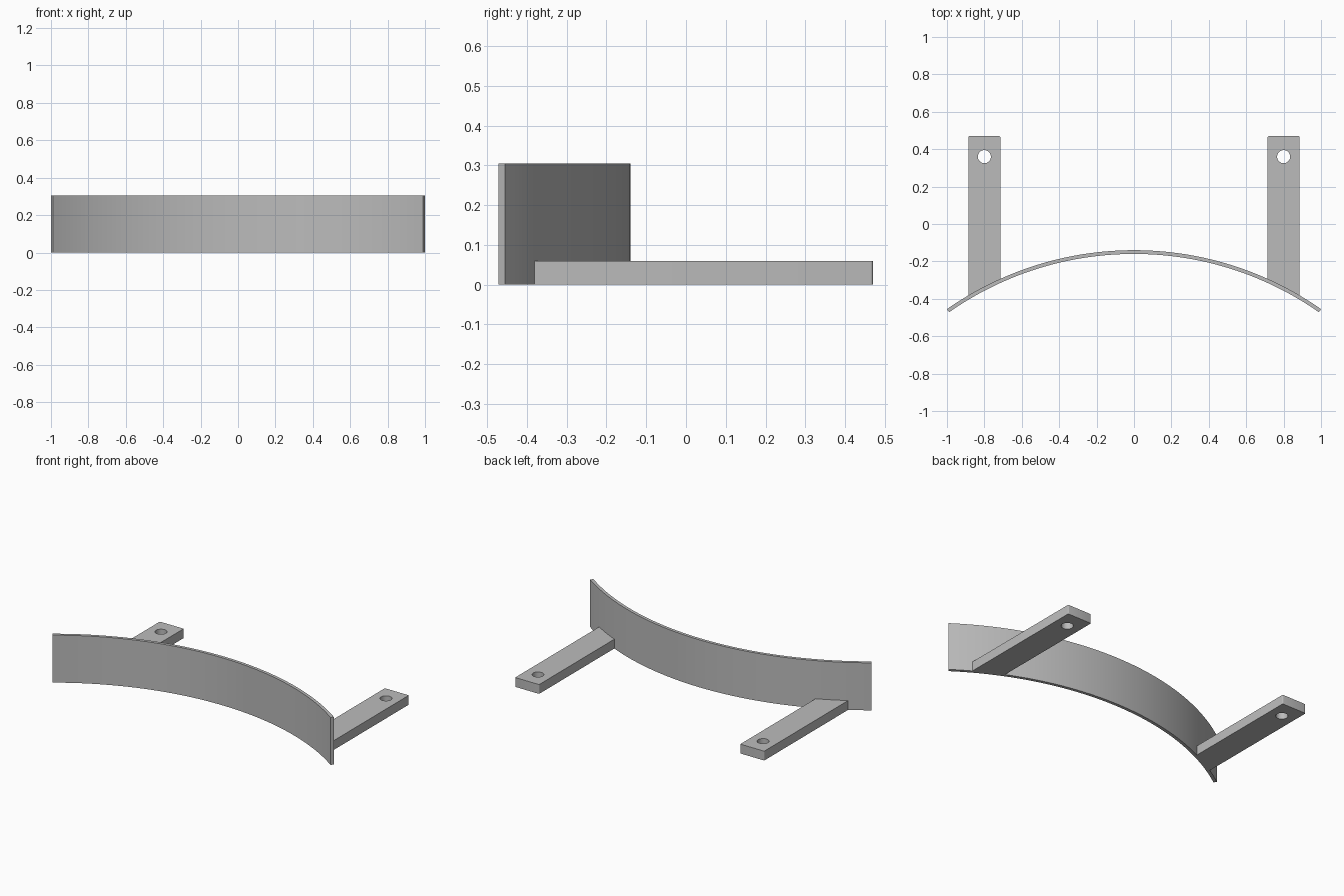
import bpy, bmesh
from math import sin, cos, asin, radians, pi

if "Cube" in bpy.data.objects:
    bpy.data.objects.remove(bpy.data.objects["Cube"])

HALF_ANGLE = radians(35)
OUTER = 1 / sin(HALF_ANGLE)
THICK = 0.02
CENTRE_Y = -0.14 - OUTER
PLATE_H, ARM_H = 0.305, 0.06
BACK_Y = 0.47

grey = bpy.data.materials.new("grey")
grey.use_nodes = True
colour = (0.5, 0.5, 0.5, 1)
grey.diffuse_color = colour
grey.node_tree.nodes["Principled BSDF"].inputs["Base Color"].default_value = colour


def arc(cx, cy, radius, start, end, steps):
    """Points on an arc, angles measured from +y towards +x."""
    angles = [start + (end - start) * i / steps for i in range(steps + 1)]
    return [(cx + radius * sin(a), cy + radius * cos(a)) for a in angles]


def extrude_loops(name, loops, height):
    """Fill the outlines (later ones are holes) and raise them to a height."""
    bm = bmesh.new()
    edges = []
    for loop in loops:
        verts = [bm.verts.new((x, y, 0)) for x, y in loop]
        edges += [bm.edges.new((v, verts[i - 1])) for i, v in enumerate(verts)]
    bmesh.ops.triangle_fill(bm, edges=edges, use_beauty=True)
    result = bmesh.ops.extrude_face_region(bm, geom=bm.faces[:], use_keep_orig=True)
    top = [g for g in result["geom"] if isinstance(g, bmesh.types.BMVert)]
    bmesh.ops.translate(bm, verts=top, vec=(0, 0, height))
    bmesh.ops.recalc_face_normals(bm, faces=bm.faces[:])
    mesh = bpy.data.meshes.new(name)
    bm.to_mesh(mesh)
    bm.free()
    mesh.materials.append(grey)
    obj = bpy.data.objects.new(name, mesh)
    bpy.context.collection.objects.link(obj)
    bpy.ops.object.select_all(action="DESELECT")
    obj.select_set(True)
    bpy.context.view_layer.objects.active = obj
    bpy.ops.object.shade_smooth_by_angle(angle=radians(30))
    return obj


# Curved plate
back = arc(0, CENTRE_Y, OUTER, -HALF_ANGLE, HALF_ANGLE, 64)
front = arc(0, CENTRE_Y, OUTER - THICK, HALF_ANGLE, -HALF_ANGLE, 64)
extrude_loops("curved_plate", [back + front], PLATE_H)

# Mounting arms: front end follows the plate, back corners slightly rounded
ARM_X, ARM_HALF, ROUND = 0.8, 0.085, 0.006
inner_x, outer_x = ARM_X - ARM_HALF, ARM_X + ARM_HALF
seat_r = OUTER - THICK / 2
for name, side in (("left_arm", 1), ("right_arm", -1)):
    outline = arc(0, CENTRE_Y, seat_r, asin(inner_x / seat_r), asin(outer_x / seat_r), 8)
    outline += arc(outer_x - ROUND, BACK_Y - ROUND, ROUND, pi / 2, 0, 4)
    outline += arc(inner_x + ROUND, BACK_Y - ROUND, ROUND, 0, -pi / 2, 4)
    hole = arc(ARM_X, 0.36, 0.035, 0, 2 * pi, 32)[:-1]
    loops = [[(side * x, y) for x, y in loop] for loop in (outline, hole)]
    extrude_loops(name, loops, ARM_H)
